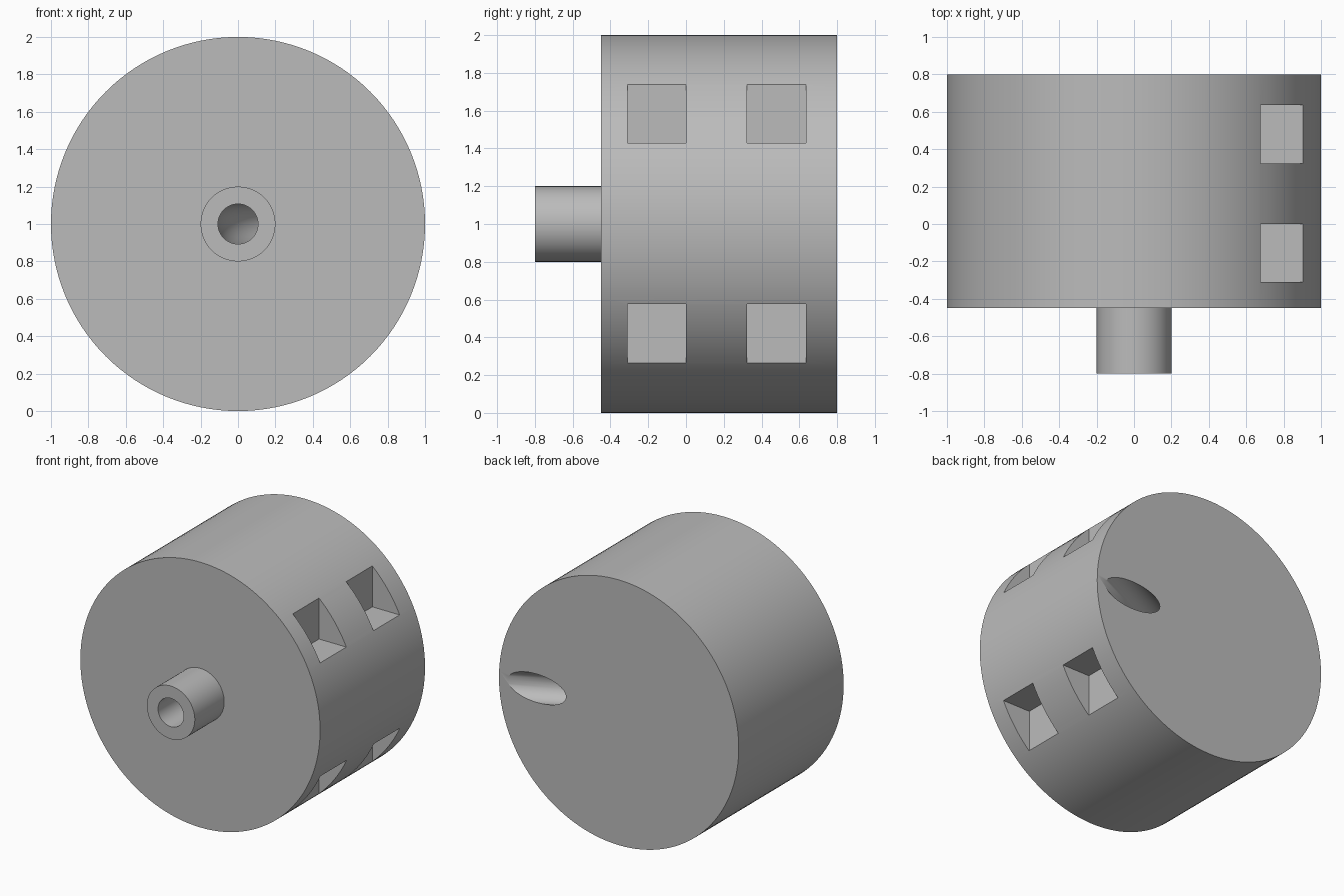
import bpy
import bmesh
from math import pi, cos, sin
from mathutils import Matrix, Vector
from mathutils.geometry import interpolate_bezier

if "Cube" in bpy.data.objects:
    bpy.data.objects.remove(bpy.data.objects["Cube"])

grey = bpy.data.materials.new("plain_grey")
grey.use_nodes = True
grey.diffuse_color = (0.5, 0.5, 0.5, 1)
grey.node_tree.nodes["Principled BSDF"].inputs["Base Color"].default_value = (0.5, 0.5, 0.5, 1)

AXIS_Z = 1.0


def add_mesh(name, bm):
    bmesh.ops.recalc_face_normals(bm, faces=bm.faces)
    mesh = bpy.data.meshes.new(name)
    bm.to_mesh(mesh)
    bm.free()
    mesh.materials.append(grey)
    obj = bpy.data.objects.new(name, mesh)
    bpy.context.collection.objects.link(obj)
    return obj


def cylinder(name, radius, y0, y1, sides):
    bm = bmesh.new()
    place = Matrix.Translation((0, (y0 + y1) / 2, AXIS_Z)) @ Matrix.Rotation(pi / 2, 4, 'X')
    bmesh.ops.create_cone(bm, cap_ends=True, segments=sides, radius1=radius,
                          radius2=radius, depth=y1 - y0, matrix=place)
    return add_mesh(name, bm)


def tube(name, path, radius, sides):
    # Solid round sweep along a path lying in the horizontal plane
    bm = bmesh.new()
    rings = []
    for i, p in enumerate(path):
        along = (path[min(i + 1, len(path) - 1)] - path[max(i - 1, 0)]).normalized()
        side = along.cross(Vector((0, 0, 1)))
        rings.append([bm.verts.new(p + radius * (side * cos(a) + Vector((0, 0, sin(a)))))
                      for a in (2 * pi * k / sides for k in range(sides))])
    for r0, r1 in zip(rings, rings[1:]):
        for k in range(sides):
            n = (k + 1) % sides
            bm.faces.new((r0[k], r0[n], r1[n], r1[k]))
    bm.faces.new(rings[0])
    bm.faces.new(rings[-1])
    return add_mesh(name, bm)


def cut(obj, cutter):
    mod = obj.modifiers.new("cut", 'BOOLEAN')
    mod.operation = 'DIFFERENCE'
    mod.solver = 'EXACT'
    mod.object = cutter
    bpy.context.view_layer.objects.active = obj
    bpy.ops.object.modifier_apply(modifier=mod.name)


# Drum and front shaft
drum = cylinder("drum", 1.0, -0.45, 0.8, 128)
shaft = cylinder("shaft", 0.2, -0.8, -0.45, 64)

# Tunnel: straight in through the shaft, bending out through the back face
bend = interpolate_bezier(Vector((0, 0.1, AXIS_Z)), Vector((0, 0.4, AXIS_Z)),
                          Vector((0.15, 0.54, AXIS_Z)), Vector((0.5, 0.71, AXIS_Z)), 24)
path = [Vector((0, -1, AXIS_Z))] + bend + [Vector((1.3, 1.1, AXIS_Z))]
tunnel = tube("tunnel_cutter", path, 0.107, 48)

# Four square pockets on one side
bm = bmesh.new()
for y in (-0.155, 0.48):
    for z in (0.42, 1.585):
        bmesh.ops.create_cube(bm, size=0.312, matrix=Matrix.Translation((0.831, y, z)))
pockets = add_mesh("pocket_cutter", bm)

cut(drum, tunnel)
cut(drum, pockets)
cut(shaft, tunnel)
for helper in (tunnel, pockets):
    bpy.data.objects.remove(helper)

# Smooth round walls, sharp rims
for obj in (drum, shaft):
    bpy.ops.object.select_all(action='DESELECT')
    obj.select_set(True)
    bpy.context.view_layer.objects.active = obj
    bpy.ops.object.shade_smooth_by_angle(angle=pi / 6)
